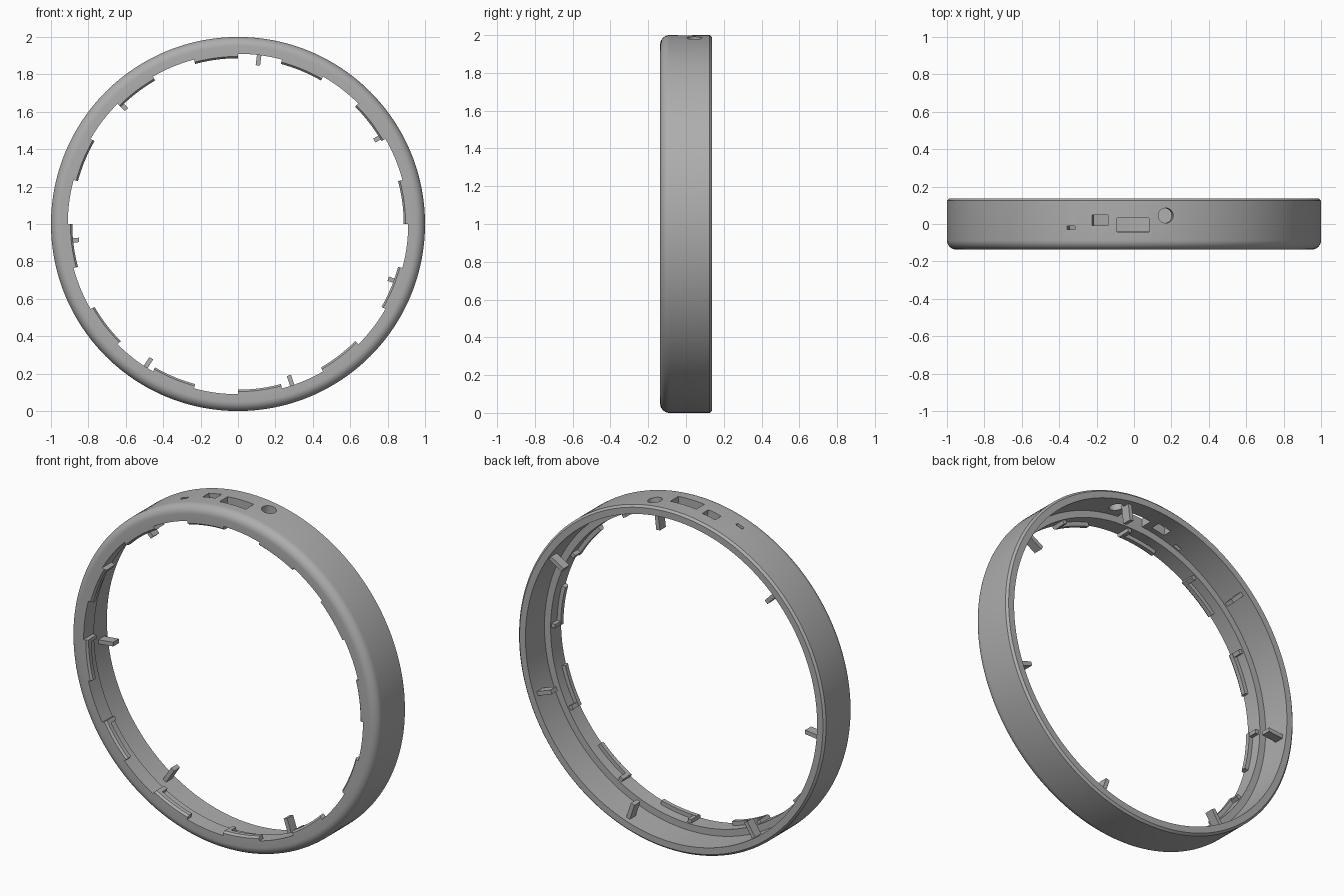
import bpy, bmesh
from math import radians, cos, sin, pi
from mathutils import Matrix

cube = bpy.data.objects.get("Cube")
if cube:
    bpy.data.objects.remove(cube, do_unlink=True)

GREY = (0.42, 0.42, 0.42, 1)
mat = bpy.data.materials.new("plain grey")
mat.use_nodes = True
mat.diffuse_color = GREY
mat.node_tree.nodes["Principled BSDF"].inputs["Base Color"].default_value = GREY

HALF = 0.137          # half the depth of the ring
WALL = 0.95           # inner radius of the wall
CENTRE = Matrix.Translation((0, 0, 1))


def finish(bm, name):
    bmesh.ops.recalc_face_normals(bm, faces=bm.faces)
    mesh = bpy.data.meshes.new(name)
    bm.to_mesh(mesh)
    bm.free()
    mesh.materials.append(mat)
    obj = bpy.data.objects.new(name, mesh)
    bpy.context.collection.objects.link(obj)
    return obj


def revolve(name, profile, start=0, sweep=360, steps=192):
    """Sweep a closed (radius, y) profile around the ring axis."""
    bm = bmesh.new()
    full = sweep == 360
    rows = []
    for i in range(steps if full else steps + 1):
        a = radians(start + sweep * i / steps)
        rows.append([bm.verts.new((r * cos(a), y, 1 + r * sin(a))) for r, y in profile])
    n = len(profile)
    for i in range(steps):
        a, b = rows[i], rows[(i + 1) % len(rows)]
        for j in range(n):
            k = (j + 1) % n
            bm.faces.new((a[j], a[k], b[k], b[j]))
    if not full:
        bm.faces.new(rows[0])
        bm.faces.new(rows[-1])
    return finish(bm, name)


def radial(angle, radius, y):
    """Place local z along the outward direction at an angle."""
    return (CENTRE @ Matrix.Rotation(radians(90 - angle), 4, "Y")
            @ Matrix.Translation((0, y, radius)))


def box(name, angle, radius, y, size):
    bm = bmesh.new()
    bmesh.ops.create_cube(bm, size=1, matrix=radial(angle, radius, y) @ Matrix.Diagonal((*size, 1)))
    return finish(bm, name)


def smooth(obj):
    bpy.ops.object.select_all(action="DESELECT")
    obj.select_set(True)
    bpy.context.view_layer.objects.active = obj
    bpy.ops.object.shade_smooth_by_angle(angle=radians(25))


# Ring: rounded front edge, inner lip, thin wall, chamfered back rim
ROUND = 0.05
corner = [(1 - ROUND + ROUND * sin(t * pi / 16), -HALF + ROUND - ROUND * cos(t * pi / 16))
          for t in range(9)]
profile = [(0.91, -HALF)] + corner + [(1, HALF - 0.012), (0.988, HALF),
                                      (WALL, HALF), (WALL, -0.04), (0.91, -0.04)]
ring = revolve("ring", profile)

# Port openings through the top of the wall
cutters = [box("port_cutter", angle, 0.975, y, (w, d, 0.2)) for angle, y, w, d in (
    (90.3, -0.005, 0.17, 0.075), (100.5, 0.02, 0.085, 0.057), (109.7, -0.02, 0.045, 0.02))]
bm = bmesh.new()
bmesh.ops.create_cone(bm, cap_ends=True, segments=32, radius1=0.04, radius2=0.04,
                      depth=0.2, matrix=radial(80.2, 0.975, 0.045))
cutters.append(finish(bm, "round_port_cutter"))
bpy.context.view_layer.objects.active = ring
for cutter in cutters:
    mod = ring.modifiers.new("port", "BOOLEAN")
    mod.object = cutter
    mod.solver = "EXACT"
    bpy.ops.object.modifier_apply(modifier=mod.name)
    bpy.data.objects.remove(cutter, do_unlink=True)
smooth(ring)

# Twelve locking tabs on the lip, each with a stop block at its start
tab = [(0.92, -HALF), (0.896, -HALF), (0.886, -0.125), (0.886, -0.1), (0.92, -0.1)]
stop = [(0.92, -0.11), (0.888, -0.11), (0.888, -0.05), (0.92, -0.05)]
for i in range(12):
    smooth(revolve(f"locking_tab_{i + 1}", tab, i * 30, 15, 10))
    smooth(revolve(f"tab_stop_{i + 1}", stop, i * 30, 1.5, 2))

# Seven inward pins near the back rim
for i in range(7):
    box(f"pin_{i + 1}", -20 + i * 360 / 7, 0.907, 0.08, (0.024, 0.055, 0.105))
